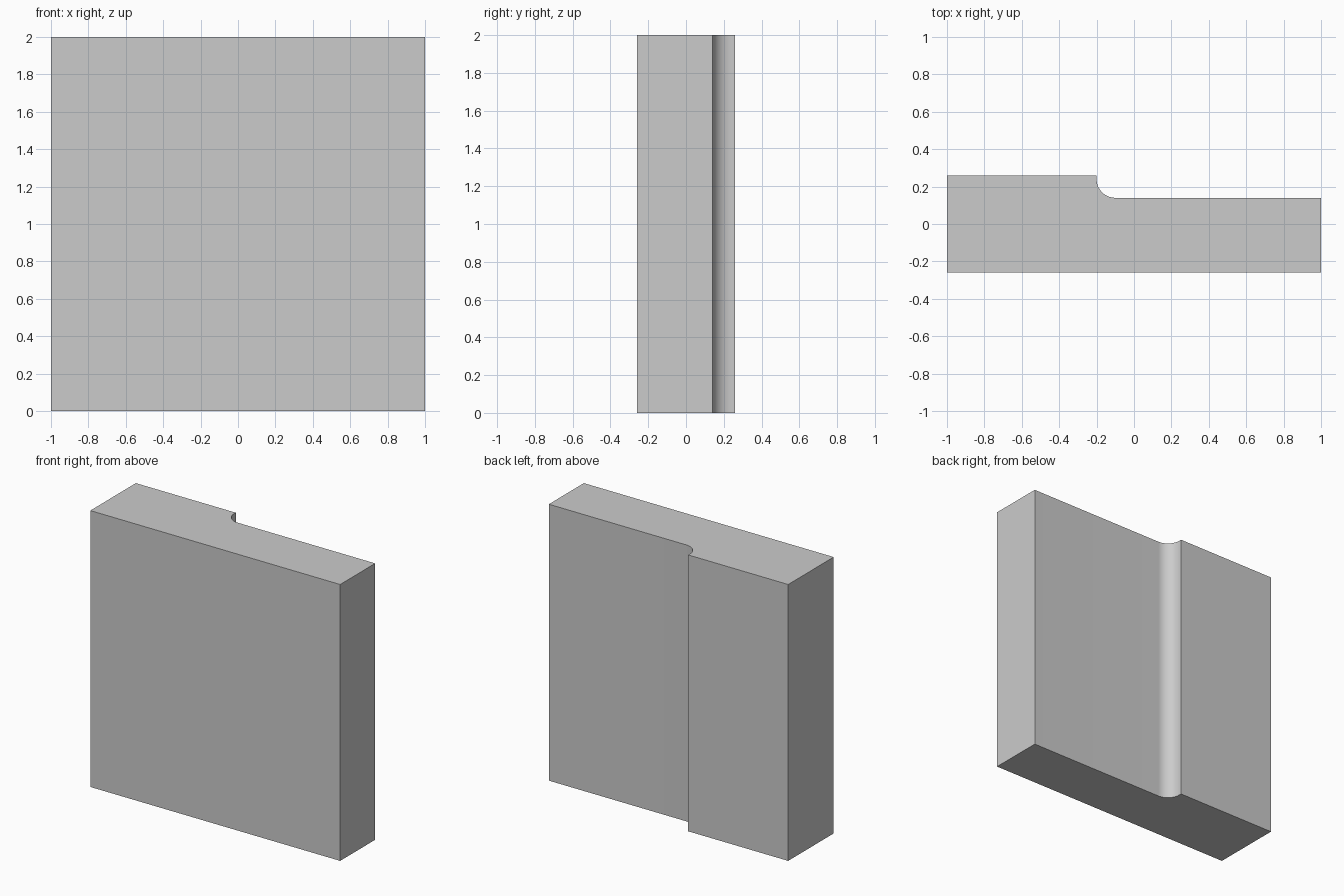
import bpy, bmesh
from math import pi, cos, sin, radians

cube = bpy.data.objects.get("Cube")
if cube:
    bpy.data.objects.remove(cube, do_unlink=True)

HEIGHT = 2.0
FRONT, THIN_BACK, THICK_BACK = -0.26, 0.14, 0.26
STEP_X, RADIUS, ARC_STEPS = -0.2, 0.1, 16

# Grey material
grey = bpy.data.materials.new("plain grey")
grey.use_nodes = True
colour = (0.6, 0.6, 0.6, 1.0)
grey.diffuse_color = colour
grey.node_tree.nodes["Principled BSDF"].inputs["Base Color"].default_value = colour

# Plan profile: thick side, concave fillet at the step, thin side
cx, cy = STEP_X + RADIUS, THIN_BACK + RADIUS
fillet = []
for i in range(ARC_STEPS + 1):
    a = 1.5 * pi - 0.5 * pi * i / ARC_STEPS
    fillet.append((cx + RADIUS * cos(a), cy + RADIUS * sin(a)))
profile = [(-1, FRONT), (1, FRONT), (1, THIN_BACK), *fillet,
           (STEP_X, THICK_BACK), (-1, THICK_BACK)]

# Extrude the profile to full height
bm = bmesh.new()
base = bm.faces.new([bm.verts.new((x, y, 0)) for x, y in profile])
top = bmesh.ops.extrude_face_region(bm, geom=[base], use_keep_orig=True)["geom"]
bmesh.ops.translate(bm, vec=(0, 0, HEIGHT),
                    verts=[v for v in top if isinstance(v, bmesh.types.BMVert)])
bmesh.ops.recalc_face_normals(bm, faces=bm.faces)
mesh = bpy.data.meshes.new("stepped_panel")
bm.to_mesh(mesh)
bm.free()
mesh.materials.append(grey)

panel = bpy.data.objects.new("stepped_panel", mesh)
bpy.context.collection.objects.link(panel)

# Smooth fillet, sharp corners
bpy.ops.object.select_all(action="DESELECT")
panel.select_set(True)
bpy.context.view_layer.objects.active = panel
bpy.ops.object.shade_smooth_by_angle(angle=radians(30))
